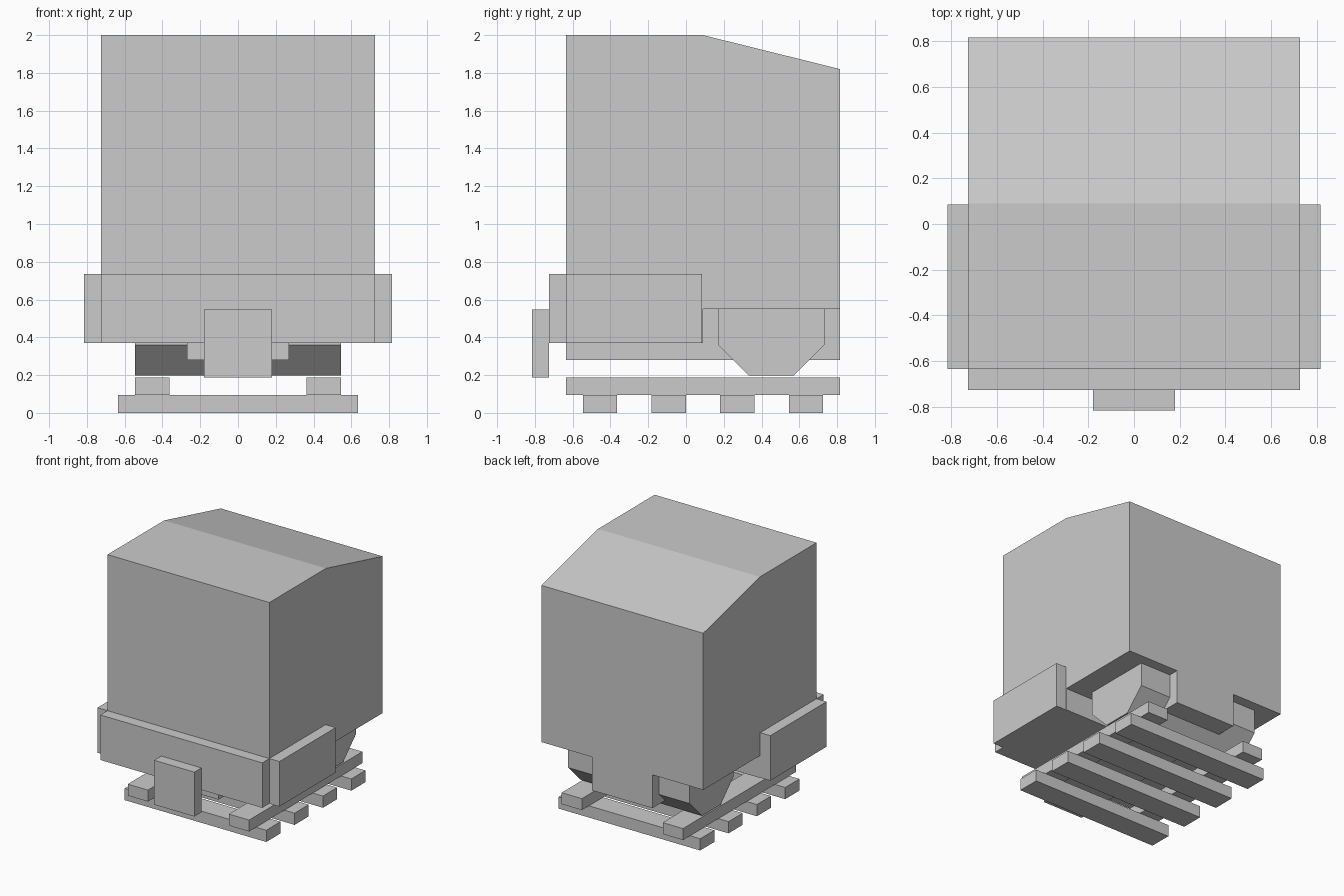
import bpy
import bmesh

cube = bpy.data.objects.get("Cube")
if cube:
    bpy.data.objects.remove(cube, do_unlink=True)

grey = bpy.data.materials.new("plain grey")
grey.use_nodes = True
colour = (0.6, 0.6, 0.6, 1)
grey.diffuse_color = colour
grey.node_tree.nodes["Principled BSDF"].inputs["Base Color"].default_value = colour


def prism(name, profile, x0, x1):
    """Extrude a (y, z) side profile from x0 to x1."""
    bm = bmesh.new()
    face = bm.faces.new([bm.verts.new((x0, y, z)) for y, z in profile])
    out = bmesh.ops.extrude_face_region(bm, geom=[face])
    moved = [v for v in out["geom"] if isinstance(v, bmesh.types.BMVert)]
    bmesh.ops.translate(bm, verts=moved, vec=(x1 - x0, 0, 0))
    bmesh.ops.recalc_face_normals(bm, faces=bm.faces)
    mesh = bpy.data.meshes.new(name)
    bm.to_mesh(mesh)
    bm.free()
    mesh.materials.append(grey)
    obj = bpy.data.objects.new(name, mesh)
    bpy.context.collection.objects.link(obj)
    return obj


def box(name, x0, x1, y0, y1, z0, z1):
    return prism(name, [(y0, z0), (y1, z0), (y1, z1), (y0, z1)], x0, x1)


FRONT, BREAK, BACK = -0.635, 0.09, 0.816
SIDE = 0.726

# Cabinet with a sloping rear roof and a lower front half
prism("cabinet", [(FRONT, 0.37), (BREAK, 0.37), (BREAK, 0.55), (BACK, 0.55),
                  (BACK, 1.82), (BREAK, 2.0), (FRONT, 2.0)], -SIDE, SIDE)

# Spine under the cabinet
box("central_spine", -0.27, 0.27, FRONT, BACK, 0.28, 0.6)

# Tapered hopper crossing below the rear half
prism("hopper", [(0.17, 0.58), (0.17, 0.36), (0.333, 0.198), (0.57, 0.198),
                 (0.733, 0.36), (0.733, 0.58)], -0.544, 0.544)

# Skirt panels around the front and the front plate
box("front_panel", -SIDE, SIDE, -0.726, FRONT, 0.37, 0.735)
box("front_plate", -0.18, 0.18, -0.816, -0.726, 0.188, 0.548)
for name, s in (("left", 1), ("right", -1)):
    box(name + "_panel", s * SIDE, s * 0.816, FRONT, 0.086, 0.37, 0.735)
    # Rails of the base
    box(name + "_rail", s * 0.363, s * 0.544, FRONT, BACK, 0.095, 0.188)

# Cross planks of the base
for i in range(4):
    y = -0.545 + i * 0.363
    box(f"plank_{i + 1}", -0.635, 0.635, y, y + 0.181, 0, 0.095)
